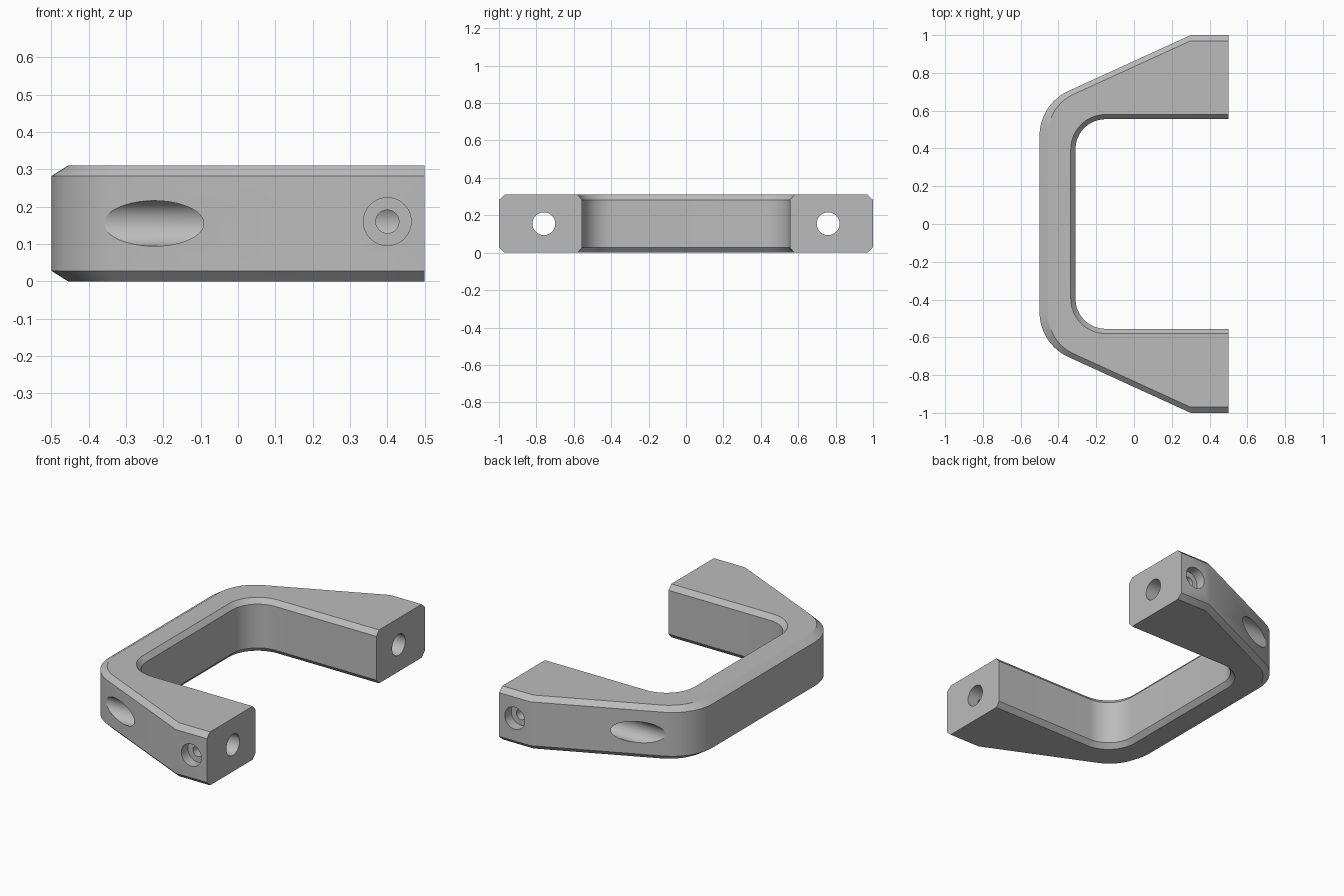
import bpy, bmesh
from math import radians, pi, sin, cos, atan, tan
from mathutils import Vector

if "Cube" in bpy.data.objects:
    bpy.data.objects.remove(bpy.data.objects["Cube"])

HEIGHT, CHAMFER, MID = 0.31, 0.028, 0.155
SLOPE = 0.457
ARC_STEPS = 16

grey = bpy.data.materials.new("grey_metal")
grey.use_nodes = True
colour = (0.5, 0.5, 0.5, 1)
grey.diffuse_color = colour
grey.node_tree.nodes["Principled BSDF"].inputs["Base Color"].default_value = colour


def arc(cx, cy, r, a0, a1):
    steps = [a0 + (a1 - a0) * i / ARC_STEPS for i in range(ARC_STEPS + 1)]
    return [(cx + r * cos(a), cy + r * sin(a)) for a in steps]


def mirrored(half):
    return half + [(x, -y) for x, y in reversed(half)]


def outline(grip_in, side_in, inner_in):
    """Closed plan outline, moved inwards by the given amounts."""
    # outer edge: flat foot, slanted shoulder, rounded corner
    left, foot, knee = -0.5 + grip_in, 1 - side_in, 0.3
    r = 0.26 - side_in
    lean = atan(SLOPE)
    corner_y = foot - SLOPE * (knee - left)
    cy = corner_y - r * tan((pi / 2 - lean) / 2)
    outer = [(0.5, foot), (knee, foot)]
    outer += arc(left + r, cy, r, pi / 2 + lean, pi)
    # inner edge: straight leg and rounded corner
    r = 0.16 + inner_in
    ix, iy = -0.31 - inner_in, 0.555 + inner_in
    inner = [(0.5, iy)] + arc(ix + r, iy - r, r, pi / 2, pi)
    return mirrored(outer) + list(reversed(mirrored(inner)))


def finish(name, bm):
    bmesh.ops.recalc_face_normals(bm, faces=bm.faces[:])
    mesh = bpy.data.meshes.new(name)
    bm.to_mesh(mesh)
    bm.free()
    mesh.materials.append(grey)
    obj = bpy.data.objects.new(name, mesh)
    bpy.context.collection.objects.link(obj)
    return obj


# Handle body: four stacked outlines give the chamfered bow
full, inset = outline(0, 0, 0), outline(0.045, 0.03, 0.025)
bm = bmesh.new()
rings = []
for z, pts in ((0, inset), (CHAMFER, full), (HEIGHT - CHAMFER, full), (HEIGHT, inset)):
    rings.append([bm.verts.new((x, y, z)) for x, y in pts])
n = len(full)
for low, high in zip(rings, rings[1:]):
    for i in range(n):
        j = (i + 1) % n
        bm.faces.new((low[i], low[j], high[j], high[i]))
bm.faces.new(rings[0])
bm.faces.new(rings[-1])
handle = finish("handle", bm)


def drill(name, start, end, radius):
    """Cut a round hole between two points."""
    start, end = Vector(start), Vector(end)
    axis = end - start
    bm = bmesh.new()
    bmesh.ops.create_cone(bm, cap_ends=True, segments=48, radius1=radius,
                          radius2=radius, depth=axis.length)
    bmesh.ops.rotate(bm, verts=bm.verts,
                     matrix=axis.to_track_quat('Z', 'Y').to_matrix())
    bmesh.ops.translate(bm, verts=bm.verts, vec=(start + end) / 2)
    cutter = finish(name, bm)
    cutter.hide_render = True
    mod = handle.modifiers.new(name, 'BOOLEAN')
    mod.operation, mod.solver, mod.object = 'DIFFERENCE', 'EXACT', cutter
    bpy.context.view_layer.objects.active = handle
    bpy.ops.object.modifier_apply(modifier=name)
    bpy.data.objects.remove(cutter)


# Mounting bores along the legs, with counterbored cross holes in each foot
for side, label in ((1, "back"), (-1, "front")):
    drill(label + "_bore", (0.7, side * 0.76, MID), (-0.7, side * 0.76, MID), 0.061)
    drill(label + "_counterbore", (0.4, side * 1.1, 0.16), (0.4, side * 0.94, 0.16), 0.064)
    drill(label + "_cross_hole", (0.4, side * 1.1, 0.16), (0.4, side * 0.76, 0.16), 0.031)

bpy.ops.object.select_all(action='DESELECT')
handle.select_set(True)
bpy.context.view_layer.objects.active = handle
bpy.ops.object.shade_smooth_by_angle(angle=radians(25))
